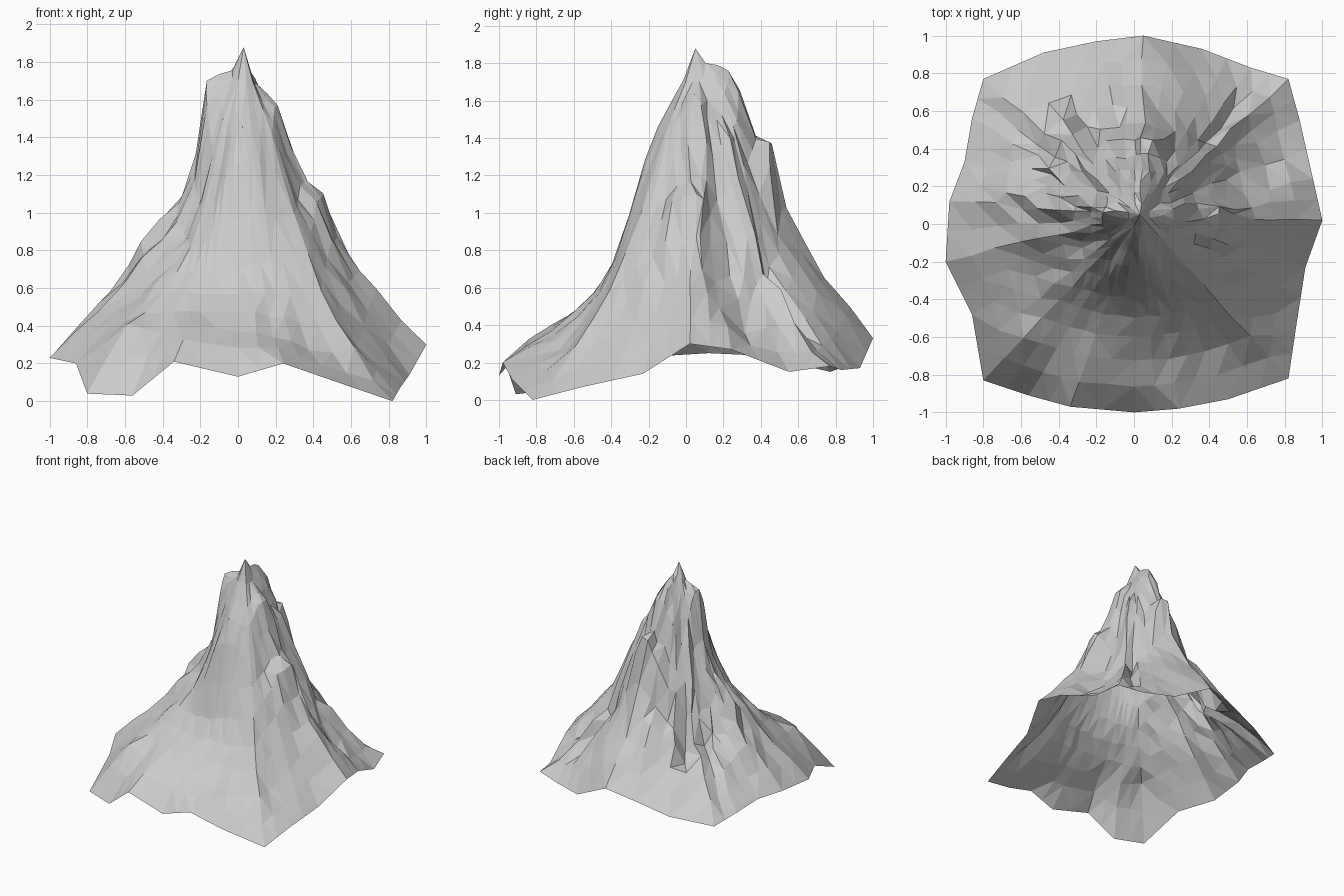
import bpy
import bmesh
import math
import random
from mathutils import Vector, noise

random.seed(7)

default_cube = bpy.data.objects.get("Cube")
if default_cube:
    bpy.data.objects.remove(default_cube, do_unlink=True)

SEGMENTS = 48
SUMMIT = Vector((0.03, 0.05, 1.88))

# Fractions of the way from the summit to the rim
RINGS = [.06, .13, .19, .26, .34, .43, .52, .62, .74, .87, 1]

# Height along each ring, for eight directions counter-clockwise from +x
SLOPES = [
    [1.7, 1.64, 1.6, 1.38, 1.19, 1.1, .9, .74, .58, .43, .3],
    [1.72, 1.62, 1.52, 1.38, 1.16, .86, .64, .5, .36, .26, .18],
    [1.81, 1.79, 1.76, 1.64, 1.4, 1.34, .98, .83, .68, .5, .33],
    [1.78, 1.66, 1.5, 1.3, 1, .76, .57, .5, .42, .28, .15],
    [1.75, 1.73, 1.7, 1.28, 1.06, .97, .84, .7, .55, .4, .25],
    [1.7, 1.5, 1.26, 1.02, .84, .7, .59, .48, .38, .24, .04],
    [1.72, 1.58, 1.46, 1.28, .98, .72, .58, .48, .38, .28, .13],
    [1.7, 1.55, 1.42, 1.22, 1, .8, .6, .43, .24, .12, 0],
]

# Wavy bottom edge, points counter-clockwise from +x
RIM = [Vector(p) for p in (
    (1, .02, .3), (.95, .24, .27), (.88, .55, .15), (.82, .77, .18),
    (.62, .83, .16), (.36, .93, .17), (.05, 1, .33), (-.2, .97, .28),
    (-.48, .91, .2), (-.8, .77, .15), (-.86, .56, .2), (-.9, .33, .24),
    (-.98, .12, .25), (-1, -.2, .23), (-.86, -.48, .2), (-.8, -.83, .04),
    (-.56, -.91, .03), (-.34, -.97, .21), (0, -1, .13), (.24, -.98, .2),
    (.5, -.93, .11), (.82, -.82, 0), (.86, -.55, .07), (.91, -.23, .14))]

# Gullies as (angle in degrees, depth) and crags as (x, y, height)
GULLIES = [(22, .14), (50, .03), (72, .06), (130, .04), (191, .1), (206, .05)]
CRAGS = [(.6, -.6, .06), (-.58, -.62, .05), (.6, .48, .07), (-.45, .42, .05)]


def between(values, turn):
    """Straight interpolation round a closed list, with turn from 0 to 1."""
    index, blend = divmod(turn * len(values), 1)
    first = values[int(index) % len(values)]
    second = values[int(index + 1) % len(values)]
    return first + (second - first) * blend


def curved(values, turn):
    """Smooth interpolation round a closed list, with turn from 0 to 1."""
    index, f = divmod(turn * len(values), 1)
    a, b, c, d = (values[int(index + k) % len(values)] for k in (-1, 0, 1, 2))
    bend = 2 * a - 5 * b + 4 * c - d
    twist = 3 * (b - c) + d - a
    return b + 0.5 * f * (c - a + f * (bend + f * twist))


def roughness(angle):
    """The front face is smoother than the sides and back."""
    return 0.3 + 0.7 * min(1, max(0, 1 + 1.3 * math.sin(angle)))


def gully_depth(angle):
    total = 0
    for degrees, depth in GULLIES:
        gap = math.degrees(angle) - degrees
        total += depth * max(0, 1 - abs(gap) / 9)
    return total


def crag_height(x, y):
    total = 0
    for cx, cy, height in CRAGS:
        total += height * max(0, 1 - math.hypot(x - cx, y - cy) / 0.16)
    return total


def surface_point(segment, ring, pleat):
    """One point of the mountainside."""
    turn = segment / SEGMENTS
    angle = turn * math.tau
    t = RINGS[ring]
    rim = between(RIM, turn)
    if ring == len(RINGS) - 1:
        return rim
    point = SUMMIT.lerp(rim, t)
    point.z = 0
    # Folds fade out toward the summit and the rim
    fold = math.sin(math.pi * t) * min(1, t / 0.35)
    swell = fold * roughness(angle)
    point.z = curved([slope[ring] for slope in SLOPES], turn)
    point.z += pleat * swell - gully_depth(angle) * fold
    # Waves of the bottom edge run a little way up the slope
    point.z += (rim.z - curved([slope[-1] for slope in SLOPES], turn)) * t ** 5
    point.z += 0.05 * swell * noise.noise(point * 5)
    point.z += crag_height(point.x, point.y)
    # Uneven rock facets
    wobble = 0.035 * swell
    point.x += random.uniform(-wobble, wobble) * 0.6
    point.y += random.uniform(-wobble, wobble) * 0.6
    point.z += random.uniform(-wobble, wobble)
    return point


# Mountain shell, open underneath
bm = bmesh.new()
summit = bm.verts.new(SUMMIT)
columns = []
for segment in range(SEGMENTS):
    pleat = random.uniform(-0.03, 0.03)
    columns.append([bm.verts.new(surface_point(segment, ring, pleat))
                    for ring in range(len(RINGS))])

for segment, column in enumerate(columns):
    after = columns[(segment + 1) % SEGMENTS]
    bm.faces.new((summit, column[0], after[0]))
    for ring in range(len(RINGS) - 1):
        bm.faces.new((column[ring], column[ring + 1], after[ring + 1], after[ring]))

# Merge the slivers near the summit and split quads into rock facets
bmesh.ops.remove_doubles(bm, verts=[v for v in bm.verts if v.co.z > 1.2], dist=0.03)
bmesh.ops.triangulate(bm, faces=bm.faces[:], quad_method='SHORT_EDGE')
bmesh.ops.recalc_face_normals(bm, faces=bm.faces[:])
if sum(face.normal.z for face in bm.faces) < 0:
    bmesh.ops.reverse_faces(bm, faces=bm.faces[:])

mesh = bpy.data.meshes.new("mountain")
bm.to_mesh(mesh)
bm.free()

# Plain grey rock
rock = bpy.data.materials.new("grey rock")
rock.use_nodes = True
rock.diffuse_color = (0.6, 0.6, 0.6, 1)
rock.node_tree.nodes["Principled BSDF"].inputs["Base Color"].default_value = rock.diffuse_color
mesh.materials.append(rock)

mountain = bpy.data.objects.new("mountain", mesh)
bpy.context.collection.objects.link(mountain)
